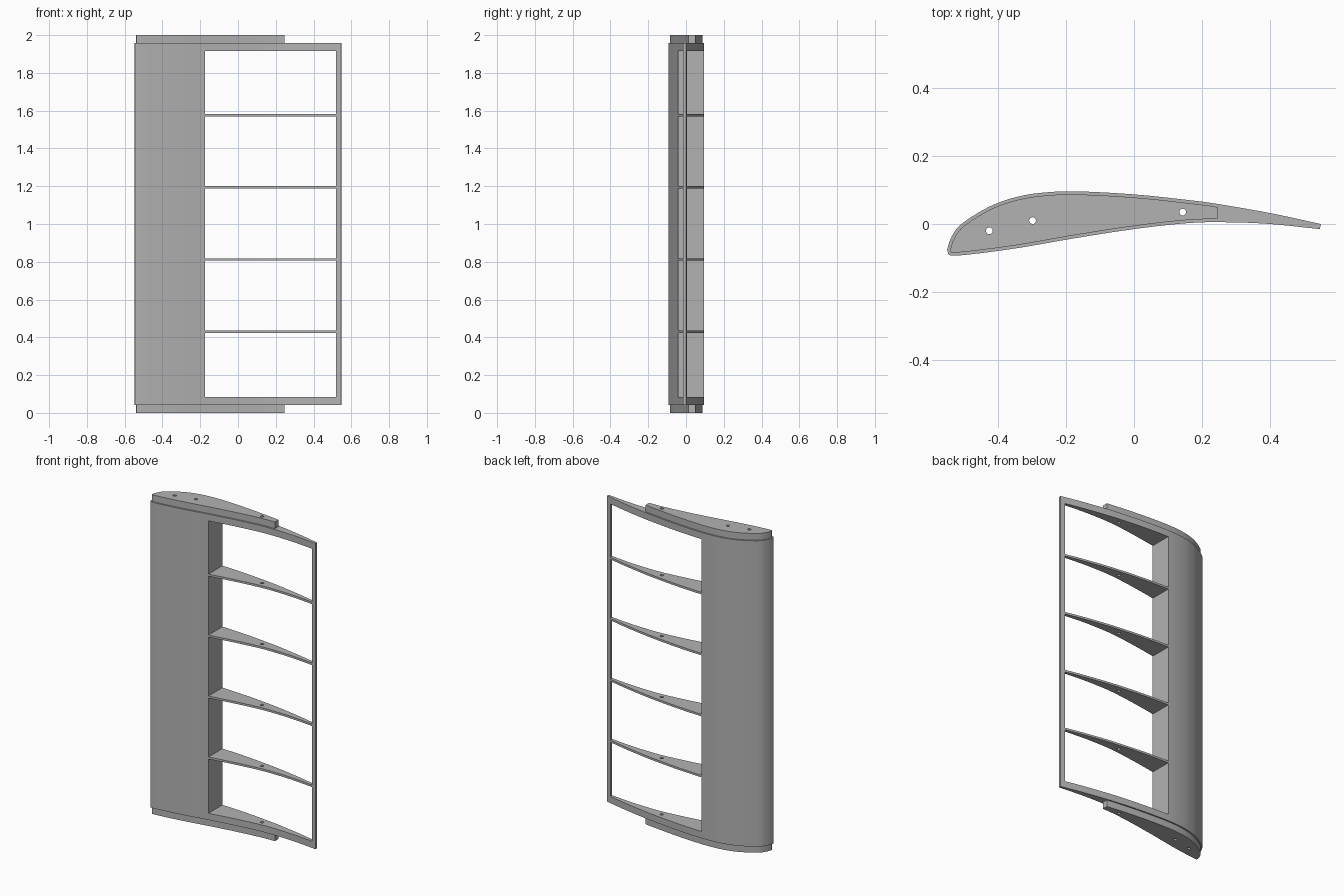
import bpy, bmesh, math
from mathutils import Vector

if "Cube" in bpy.data.objects:
    bpy.data.objects.remove(bpy.data.objects["Cube"])

grey = bpy.data.materials.new("plain grey")
grey.diffuse_color = (0.45, 0.45, 0.45, 1)
grey.use_nodes = True
grey.node_tree.nodes["Principled BSDF"].inputs["Base Color"].default_value = grey.diffuse_color

# Wing section: upper skin nose to tail, then lower skin tail to nose
UPPER = [(-0.549, -0.075), (-0.537, -0.04), (-0.507, 0), (-0.425, 0.051), (-0.35, 0.078),
         (-0.278, 0.091), (-0.175, 0.096), (0, 0.087), (0.163, 0.070), (0.245, 0.059),
         (0.4, 0.032), (0.549, 0)]
LOWER = [(0.546, -0.015), (0.4, 0), (0.28, 0.005), (0.163, 0.003), (0, -0.015),
         (-0.175, -0.042), (-0.337, -0.07), (-0.47, -0.088), (-0.532, -0.093), (-0.546, -0.088)]
HOLES = [(-0.425, -0.02), (-0.298, 0.01), (0.143, 0.035)]
X_SPAR, X_TAIL, X_CAP = -0.175, 0.52, 0.245
LIP, BAR, RIB = 0.042, 0.084, 0.013


def smooth(points, steps=5):
    """Catmull-Rom curve through the points."""
    p = [Vector(q) for q in points]
    p = [2 * p[0] - p[1]] + p + [2 * p[-1] - p[-2]]
    out = []
    for a, b, c, d in zip(p, p[1:], p[2:], p[3:]):
        for i in range(steps):
            t = i / steps
            out.append(0.5 * (2 * b + (c - a) * t + (2 * a - 5 * b + 4 * c - d) * t * t
                              + (3 * b - a - 3 * c + d) * t ** 3))
    return out + [p[-2]]


def clip(poly, x, side):
    """Keep the part of the outline where side * (px - x) >= 0."""
    out = []
    for a, b in zip(poly, poly[1:] + poly[:1]):
        ina, inb = side * (a.x - x) >= 0, side * (b.x - x) >= 0
        if ina:
            out.append(a)
        if ina != inb:
            out.append(a.lerp(b, (x - a.x) / (b.x - a.x)))
    return out


def inset(poly, d):
    out = []
    for i, p in enumerate(poly):
        t = (poly[(i + 1) % len(poly)] - poly[i - 1]).normalized()
        out.append(p + Vector((t.y, -t.x)) * d)
    return out


def plate(name, outline, z0, z1):
    """Extrude an outline upright, with the rod holes that fall inside it."""
    curve = bpy.data.curves.new(name, 'CURVE')
    curve.dimensions, curve.fill_mode = '2D', 'BOTH'
    curve.extrude = (z1 - z0) / 2
    loops = [outline]
    xs = [p.x for p in outline]
    for hx, hy in HOLES:
        if min(xs) < hx < max(xs):
            loops.append([Vector((hx + 0.01 * math.cos(a * math.pi / 8),
                                  hy + 0.01 * math.sin(a * math.pi / 8))) for a in range(16)])
    for loop in loops:
        s = curve.splines.new('POLY')
        s.points.add(len(loop) - 1)
        for pt, co in zip(s.points, loop):
            pt.co = (co.x, co.y, 0, 1)
        s.use_cyclic_u = True
    tmp = bpy.data.objects.new(name + " curve", curve)
    bpy.context.collection.objects.link(tmp)
    bpy.context.view_layer.update()
    mesh = bpy.data.meshes.new_from_object(tmp.evaluated_get(bpy.context.evaluated_depsgraph_get()))
    bpy.data.objects.remove(tmp)
    bm = bmesh.new()
    bm.from_mesh(mesh)
    bmesh.ops.remove_doubles(bm, verts=bm.verts, dist=1e-5)
    bmesh.ops.recalc_face_normals(bm, faces=bm.faces)
    bmesh.ops.translate(bm, verts=bm.verts, vec=(0, 0, (z0 + z1) / 2))
    bm.to_mesh(mesh)
    bm.free()
    mesh.materials.clear()
    mesh.materials.append(grey)
    ob = bpy.data.objects.new(name, mesh)
    bpy.context.collection.objects.link(ob)
    bpy.ops.object.select_all(action='DESELECT')
    ob.select_set(True)
    bpy.context.view_layer.objects.active = ob
    bpy.ops.object.shade_smooth_by_angle(angle=math.radians(30))


section = smooth(UPPER) + smooth(LOWER)
rib = clip(clip(section, X_SPAR, 1), X_TAIL, -1)

# Solid nose and thin trailing edge
plate("leading_edge", clip(section, X_SPAR, -1), LIP, 2 - LIP)
plate("trailing_edge", clip(section, X_TAIL, 1), LIP, 2 - LIP)

# Thick end ribs and thin ribs between
plate("bottom_end_rib", rib, LIP, BAR)
plate("top_end_rib", rib, 2 - BAR, 2 - LIP)
for i in range(4):
    z = 1.003 + (i - 1.5) * 0.382
    plate(f"rib_{i + 1}", rib, z - RIB / 2, z + RIB / 2)

# Inset end caps
cap = clip(inset(section, 0.009), X_CAP, -1)
plate("bottom_cap", cap, 0, LIP)
plate("top_cap", cap, 2 - LIP, 2)
